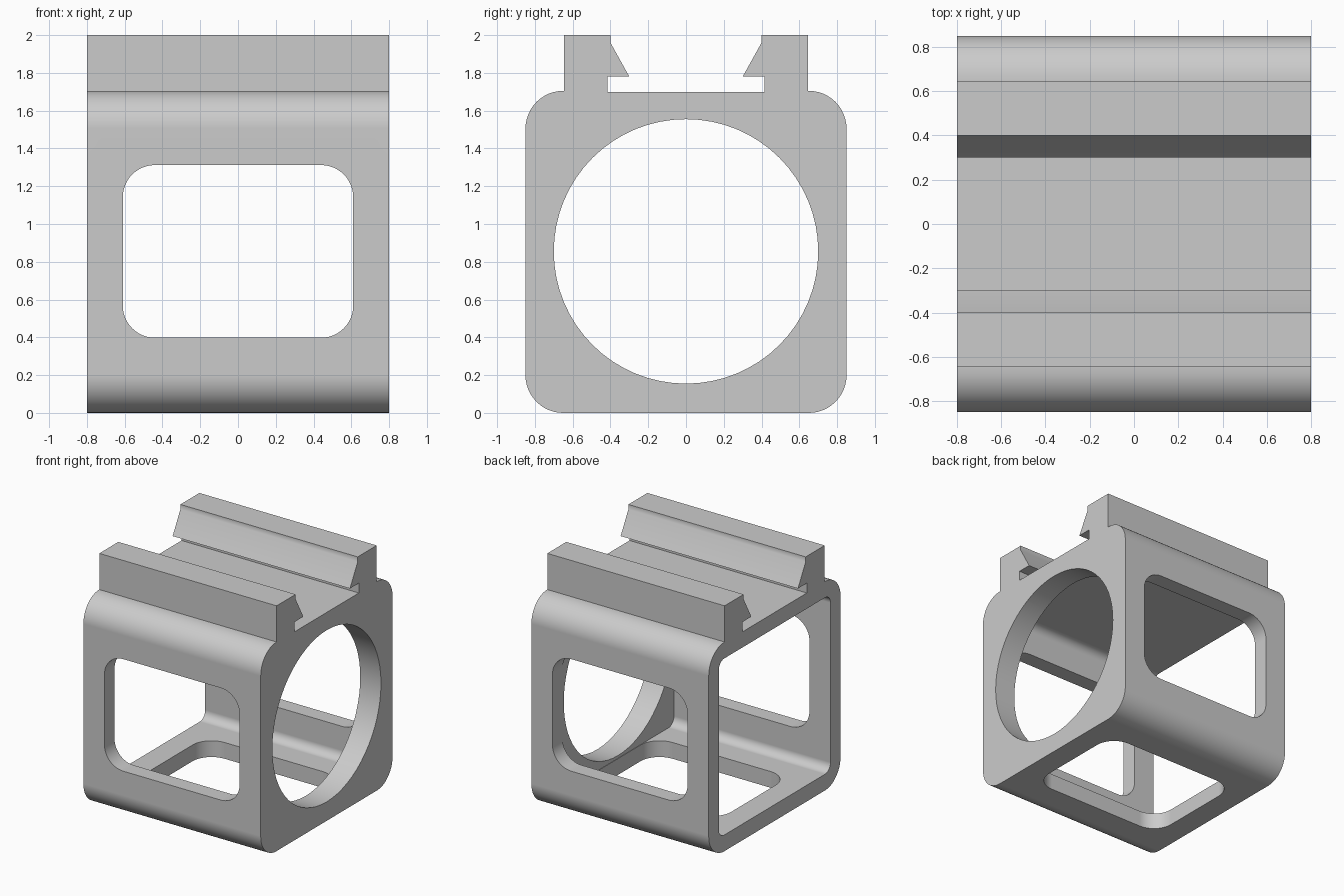
import bpy
import bmesh
import math
from mathutils import Vector

cube = bpy.data.objects.get("Cube")
if cube:
    bpy.data.objects.remove(cube, do_unlink=True)

grey = bpy.data.materials.new("light_grey")
grey.use_nodes = True
grey.diffuse_color = (0.6, 0.6, 0.6, 1)
grey.node_tree.nodes["Principled BSDF"].inputs["Base Color"].default_value = grey.diffuse_color

LENGTH, WIDTH, TOP = 0.8, 0.85, 1.705
MID = TOP / 2


def arc(cu, cv, radius, start, end, steps=12):
    return [(cu + radius * math.cos(math.radians(start + (end - start) * i / steps)),
             cv + radius * math.sin(math.radians(start + (end - start) * i / steps)))
            for i in range(steps + 1)]


def rounded_rect(cu, cv, hu, hv, radius):
    points = []
    for quarter, (su, sv) in enumerate(((1, 1), (-1, 1), (-1, -1), (1, -1))):
        points += arc(cu + su * (hu - radius), cv + sv * (hv - radius),
                      radius, quarter * 90, quarter * 90 + 90)
    return points


def prism(name, points, axis, low, high):
    """Extrude a 2D outline along one axis; the outline uses the other two in order."""
    def place(p, depth):
        co = list(p)
        co.insert(axis, depth)
        return Vector(co)

    bm = bmesh.new()
    face = bm.faces.new([bm.verts.new(place(p, low)) for p in points])
    sweep = bmesh.ops.extrude_face_region(bm, geom=[face])
    moved = [g for g in sweep["geom"] if isinstance(g, bmesh.types.BMVert)]
    bmesh.ops.translate(bm, verts=moved, vec=place((0, 0), high - low))
    bmesh.ops.recalc_face_normals(bm, faces=bm.faces)
    mesh = bpy.data.meshes.new(name)
    bm.to_mesh(mesh)
    bm.free()
    mesh.materials.append(grey)
    obj = bpy.data.objects.new(name, mesh)
    bpy.context.collection.objects.link(obj)
    return obj


# Housing outline with the two dovetail rails on top
rail = [(0.645, TOP), (0.645, 2.0), (0.4, 2.0), (0.4, 1.96),
        (0.3, 1.78), (0.415, 1.78), (0.415, 1.70)]
half = arc(WIDTH - 0.2, 0.2, 0.2, -90, 0) + arc(WIDTH - 0.2, TOP - 0.2, 0.2, 0, 90) + rail
outline = half + [(-y, z) for y, z in reversed(half)]
housing = prism("housing", outline, 0, -LENGTH, LENGTH)

# Cavity open at one end, round bore in the end plate, side and floor windows
cutters = [
    prism("cavity_cutter", rounded_rect(0, MID, 0.72, 0.72, 0.07), 0, -1, 0.613),
    prism("bore_cutter", arc(0, 0.855, 0.7, 0, 360, 64)[:-1], 0, 0.3, 1),
    prism("side_window_cutter", rounded_rect(0, 0.855, 0.61, 0.457, 0.17), 1, -1, 1),
    prism("floor_window_cutter", rounded_rect(0, 0, 0.61, 0.457, 0.17), 2, -0.5, 0.5),
]
bpy.ops.object.select_all(action="DESELECT")
housing.select_set(True)
bpy.context.view_layer.objects.active = housing
for cutter in cutters:
    cutter.hide_render = True
    cut = housing.modifiers.new(cutter.name, "BOOLEAN")
    cut.operation = "DIFFERENCE"
    cut.solver = "EXACT"
    cut.object = cutter
    bpy.ops.object.modifier_apply(modifier=cut.name)
    bpy.data.objects.remove(cutter, do_unlink=True)

# Smooth fillets, crisp edges
bpy.ops.object.shade_smooth_by_angle(angle=math.radians(30))
weighted = housing.modifiers.new("weighted_normals", "WEIGHTED_NORMAL")
weighted.keep_sharp = True
